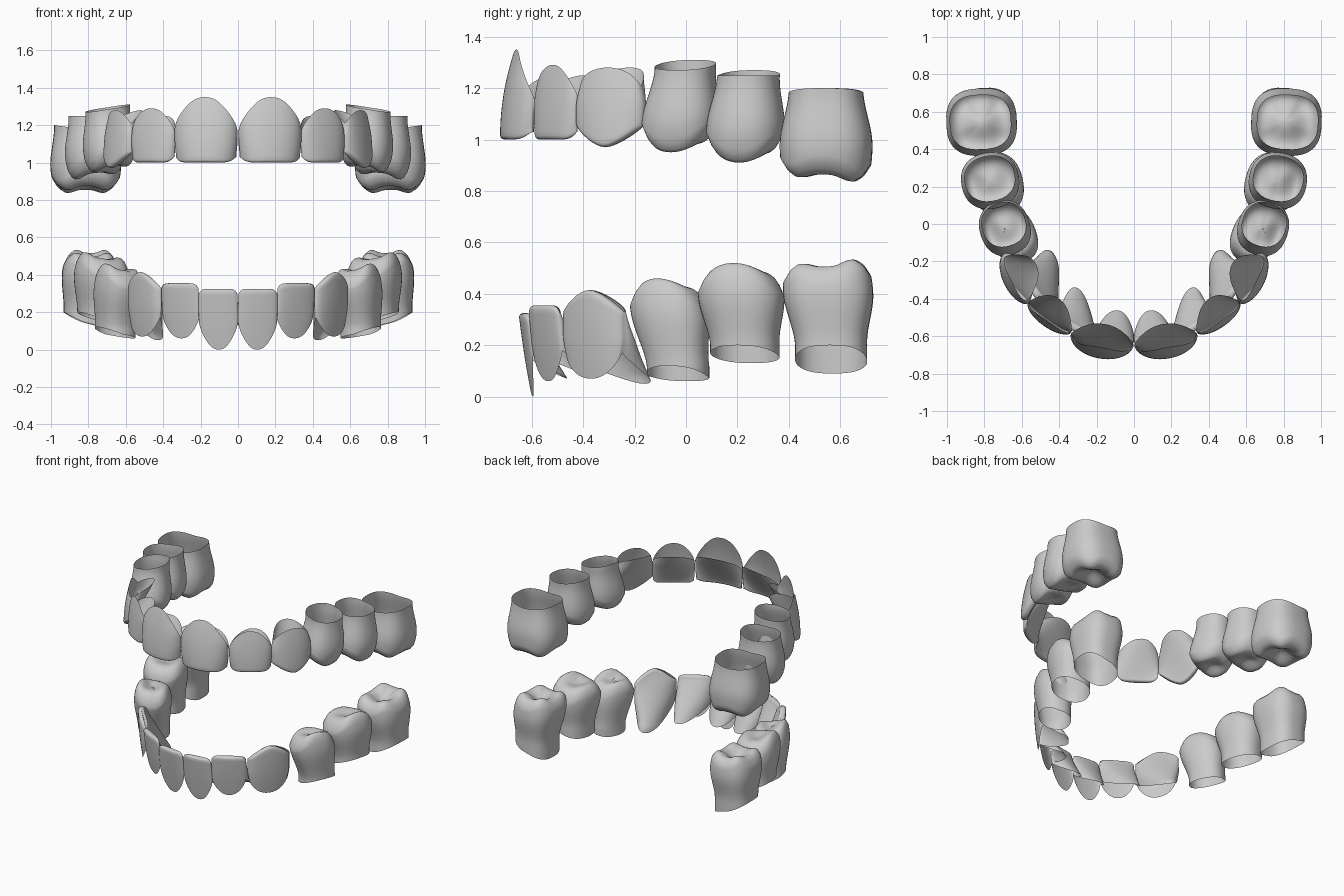
import bpy, bmesh, math
from mathutils import Vector

if "Cube" in bpy.data.objects:
    bpy.data.objects.remove(bpy.data.objects["Cube"])

N, WALL, CAP = 48, 16, 9      # points around, rows up the wall, rows over the crown


def smooth(x):
    x = max(0.0, min(1.0, x))
    return x * x * (3 - 2 * x)


def spow(x, e):
    return math.copysign(abs(x) ** e, x)


# Height lost from the cusp tip at crown position (p along arch, q outward)
def crown_drop(kind, p, q):
    if kind == "incisor":
        return 0.03 * abs(p) ** 8
    if kind == "canine":
        return 0.085 * abs(p) ** 1.6
    if kind == "premolar":
        return 0.09 * p * p + 0.04 * max(0, -q)
    a = math.atan2(q, p)
    return 0.02 * (1 + math.cos(4 * a)) * (p * p + q * q) + 0.015 * (1 - p)


# Depth of the central groove and the rounded shoulder of back teeth
def groove(kind, k):
    if k > 0.75:
        return 0.035 * ((k - 0.75) / 0.25) ** 2
    depth = 0.06 if kind == "molar" else 0.045
    return depth * 0.5 * (1 + math.cos(math.pi * k / 0.75))


# One open-necked tooth shell between two contact points of the arch
def tooth(name, kind, p0, p1, lab, ling, tip, z_lab, z_prox, z_ling, du, lean, side):
    p0, p1 = Vector(p0), Vector(p1)
    mid, ax = (p0 + p1) / 2, (p1 - p0).normalized()
    out = Vector((ax.y, -ax.x))
    half = (p1 - p0).length / 2
    s = 1 if tip > z_lab else -1
    front = kind in ("incisor", "canine")
    e = {"incisor": 0.9, "canine": 0.95, "premolar": 0.88, "molar": 0.75}[kind]

    def section(a, h, k=1.0):
        h = max(0.0, min(1.0, h))
        c, sn = spow(math.cos(a), e), spow(math.sin(a), 1 if front else e)
        if front:
            w = half * (0.8 + 0.2 * smooth(h / 0.5))
            w *= 1 - (0.09 if s < 0 else 0.02) * max(0, (h - 0.6) / 0.4) ** 2
            vl = lab * (1 - 0.6 * (1 - h) ** 2)
            vg = vl - 0.035 - (ling + vl - 0.035) * (1 - h) ** 1.1
            own, other = (vl, vg) if sn > 0 else (vg, vl)
            own, other = own * abs(sn), other * abs(sn)
            m = (own + other) / 2
            u, v = w * c, m + k * (own - m)
            u += du * (1 - h) * max(0, -sn)
        else:
            neck, top = 1 - smooth(h / 0.6), max(0, (h - 0.6) / 0.4) ** 2
            w = half * (1 - 0.2 * neck - 0.1 * top)
            f = 1 - 0.14 * neck - 0.24 * top
            m = (lab - ling) / 2
            u = w * c * k + du * (1 - h)
            v = m + (lab + ling) / 2 * f * sn * k
        v += lean * (1 - h)
        return mid + ax * u + out * v

    bm = bmesh.new()
    rows = []
    angles = [2 * math.pi * i / N for i in range(N)]

    def crown_z(a, k):
        c = math.cos(a)
        if front:
            return tip - s * (crown_drop(kind, c, 0) + 0.016 * (1 - math.sqrt(max(0, 1 - k * k))))
        return tip - s * (crown_drop(kind, k * c, k * math.sin(a)) + groove(kind, k))

    def add_row(points):
        rows.append([bm.verts.new((side * p.x, p.y, z)) for p, z in points])

    # wall from the scalloped neck margin to the crown shoulder
    for r in range(WALL + 1):
        pts = []
        for a in angles:
            sn = math.sin(a)
            zm = z_prox + ((z_lab if sn > 0 else z_ling) - z_prox) * abs(sn)
            z = zm + (crown_z(a, 1) - zm) * r / WALL
            pts.append((section(a, (z - z_lab) / (tip - z_lab)), z))
        add_row(pts)
    # biting surface
    for r in range(1, CAP + 1):
        k = 1 - r / CAP
        pts = []
        for a in angles:
            h = (crown_z(a, 1) - z_lab) / (tip - z_lab)
            pts.append((section(a, h, k), crown_z(a, k)))
        add_row(pts)
    for lo, hi in zip(rows, rows[1:]):
        for i in range(N):
            j = (i + 1) % N
            bm.faces.new((lo[i], lo[j], hi[j], hi[i]))
    bmesh.ops.remove_doubles(bm, verts=bm.verts, dist=0.0003)
    # outward normals, mirrored and upper teeth flip the winding
    bm.normal_update()
    if s * side > 0:
        bmesh.ops.reverse_faces(bm, faces=bm.faces)
    c3 = Vector((side * mid.x, mid.y, (tip + z_lab) / 2))
    if sum((f.calc_center_median() - c3).dot(f.normal) * f.calc_area() for f in bm.faces) < 0:
        bmesh.ops.reverse_faces(bm, faces=bm.faces)
    for f in bm.faces:
        f.smooth = True
    me = bpy.data.meshes.new(name)
    bm.to_mesh(me)
    bm.free()
    bpy.context.collection.objects.link(bpy.data.objects.new(name, me))


# name, kind, contacts, outer/inner bulge, tip z, margin z (outer, between, inner), neck shift, lean
TEETH = [
    ("upper_central_incisor", "incisor", (.002, -.65), (.338, -.59), .10, .14, 1.0, 1.35, 1.16, 1.25, 0, 0),
    ("upper_lateral_incisor", "incisor", (.335, -.58), (.565, -.42), .055, .13, 1.0, 1.29, 1.17, 1.25, .02, 0),
    ("upper_canine", "canine", (.565, -.425), (.695, -.16), .07, .13, .97, 1.28, 1.21, 1.28, .02, 0),
    ("upper_first_premolar", "premolar", (.655, -.18), (.745, .1), .12, .15, .95, 1.27, 1.29, 1.31, .035, 0),
    ("upper_second_premolar", "premolar", (.745, .075), (.80, .37), .15, .16, .91, 1.25, 1.25, 1.27, .02, 0),
    ("upper_molar", "molar", (.805, .365), (.82, .725), .187, .19, .83, 1.2, 1.18, 1.2, 0, .01),
    ("lower_central_incisor", "incisor", (.002, -.64), (.212, -.615), .02, .17, .325, 0.0, .16, .07, 0, -.04),
    ("lower_lateral_incisor", "incisor", (.212, -.61), (.412, -.495), .025, .17, .355, .06, .18, .08, .1, -.03),
    ("lower_canine", "canine", (.41, -.475), (.58, -.24), .05, .17, .415, .07, .17, .05, .12, 0),
    ("lower_first_premolar", "premolar", (.585, -.23), (.70, .05), .11, .13, .46, .12, .08, .06, .06, 0),
    ("lower_second_premolar", "premolar", (.70, .04), (.78, .365), .13, .15, .52, .2, .16, .13, .025, 0),
    ("lower_molar", "molar", (.785, .37), (.80, .72), .14, .16, .54, .2, .14, .09, .02, .02),
]
for row in TEETH:
    for side, label in ((1, "right"), (-1, "left")):
        tooth(f"{label}_{row[0]}", *row[1:], side)
